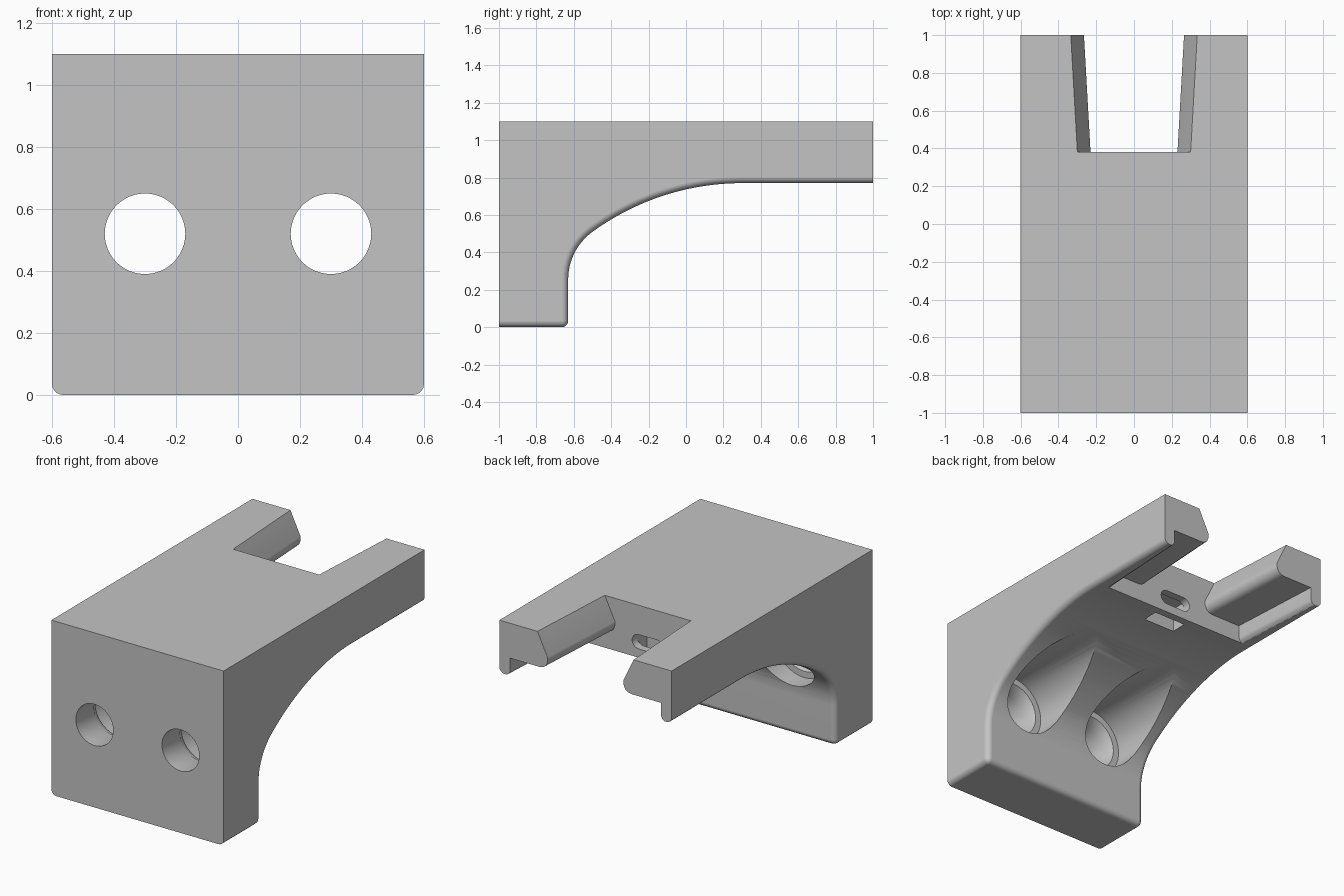
import bpy, bmesh
from math import sin, cos, pi, radians, asin

cube = bpy.data.objects.get("Cube")
if cube:
    bpy.data.objects.remove(cube, do_unlink=True)

grey = bpy.data.materials.new("plain grey")
grey.use_nodes = True
colour = (0.55, 0.55, 0.55, 1)
grey.diffuse_color = colour
grey.node_tree.nodes["Principled BSDF"].inputs["Base Color"].default_value = colour


def loft(name, rings, finish=None):
    """Skin a closed solid through matching rings of points."""
    bm = bmesh.new()
    rows = [[bm.verts.new(p) for p in ring] for ring in rings]
    n = len(rows[0])
    for a, b in zip(rows, rows[1:]):
        for i in range(n):
            j = (i + 1) % n
            bm.faces.new((a[i], a[j], b[j], b[i]))
    bm.faces.new(rows[0][::-1])
    bm.faces.new(rows[-1])
    bmesh.ops.recalc_face_normals(bm, faces=bm.faces)
    if finish:
        finish(bm)
    mesh = bpy.data.meshes.new(name)
    bm.to_mesh(mesh)
    bm.free()
    mesh.materials.append(grey)
    ob = bpy.data.objects.new(name, mesh)
    bpy.context.collection.objects.link(ob)
    return ob


def arc(cy, cz, r, start, end, steps):
    angles = [start + (end - start) * i / steps for i in range(steps + 1)]
    return [(cy + r * cos(a), cz + r * sin(a)) for a in angles]


# Side profile: upright plate, fillet, sweeping arch, flat arm
W = 0.6
R = 1.36
lean = asin(0.8 / R)
turn = pi / 2 + lean
r = 0.13 / (1 + cos(turn))
rise = 0.51 - r * sin(turn)
profile = [(-1, 0), (-0.63, 0)]
profile += arc(-0.63 + r, rise, r, pi, turn, 10)
profile += arc(0.3, 0.77 - R, R, turn, pi / 2, 20)[1:]
profile += [(1, 0.77), (1, 1.1), (-1, 1.1)]


def round_underside(bm):
    def chosen(e):
        a, b = (v.co for v in e.verts)
        if abs(a.x - b.x) < 0.01:
            return max(a.z, b.z) < 0.775
        return a.z < 0.01 and a.y > -0.7
    bmesh.ops.bevel(bm, geom=[e for e in bm.edges if chosen(e)], offset=0.035,
                    segments=5, profile=0.5, affect='EDGES')


body = loft("bracket_body", [[(x, y, z) for y, z in profile] for x in (-W, W)],
            round_underside)
cutters = []

# Flared rear opening with rounded lips and an undercut
half = [(0.348, 1.2), (0.23, 0.955), (0.23, 0.925), (0.24, 0.9), (0.26, 0.885),
        (0.285, 0.88), (0.49, 0.88), (0.49, 0.8), (0.5, 0.78), (0.52, 0.767),
        (0.52, 0.6)]


def opening(y):
    flare = 0.035 * (y - 0.38) / 0.62
    return ([(x + flare, y, z) for x, z in half]
            + [(-x - flare, y, z) for x, z in reversed(half)])


cutters.append(loft("rear_opening_cutter", [opening(0.38), opening(1.05)]))

# Screw holes with a tapered seat and a wide access bore
steps = [(-1.05, 0.13), (-0.82, 0.13), (-0.75, 0.17), (-0.75, 0.21), (0.35, 0.21)]
for side in (-1, 1):
    rings = [[(side * 0.3 + rad * cos(2 * pi * i / 48), y,
               0.52 + rad * sin(2 * pi * i / 48)) for i in range(48)]
             for y, rad in steps]
    cutters.append(loft("screw_hole_cutter", rings))

# Tie channel: rounded slot at the rear, joined to a square hole below
slot = (arc(0.065, 0.87, 0.045, -pi / 2, pi / 2, 8)
        + arc(-0.065, 0.87, 0.045, pi / 2, 3 * pi / 2, 8))
cutters.append(loft("tie_slot_cutter",
                    [[(x, y, z) for x, z in slot] for y in (0.27, 0.42)]))
square = [(-0.11, 0.23), (0.11, 0.23), (0.11, 0.33), (-0.11, 0.33)]
cutters.append(loft("tie_hole_cutter",
                    [[(x, y, z) for x, y in square] for z in (0.7, 0.92)]))

# Cut, then tidy the shading
bpy.ops.object.select_all(action='DESELECT')
bpy.context.view_layer.objects.active = body
body.select_set(True)
for cutter in cutters:
    cutter.hide_render = True
    mod = body.modifiers.new("cut", 'BOOLEAN')
    mod.operation = 'DIFFERENCE'
    mod.solver = 'EXACT'
    mod.object = cutter
    bpy.ops.object.modifier_apply(modifier=mod.name)
    bpy.data.objects.remove(cutter, do_unlink=True)
bpy.ops.object.shade_smooth_by_angle(angle=radians(32))
weighted = body.modifiers.new("even_shading", 'WEIGHTED_NORMAL')
weighted.keep_sharp = True
